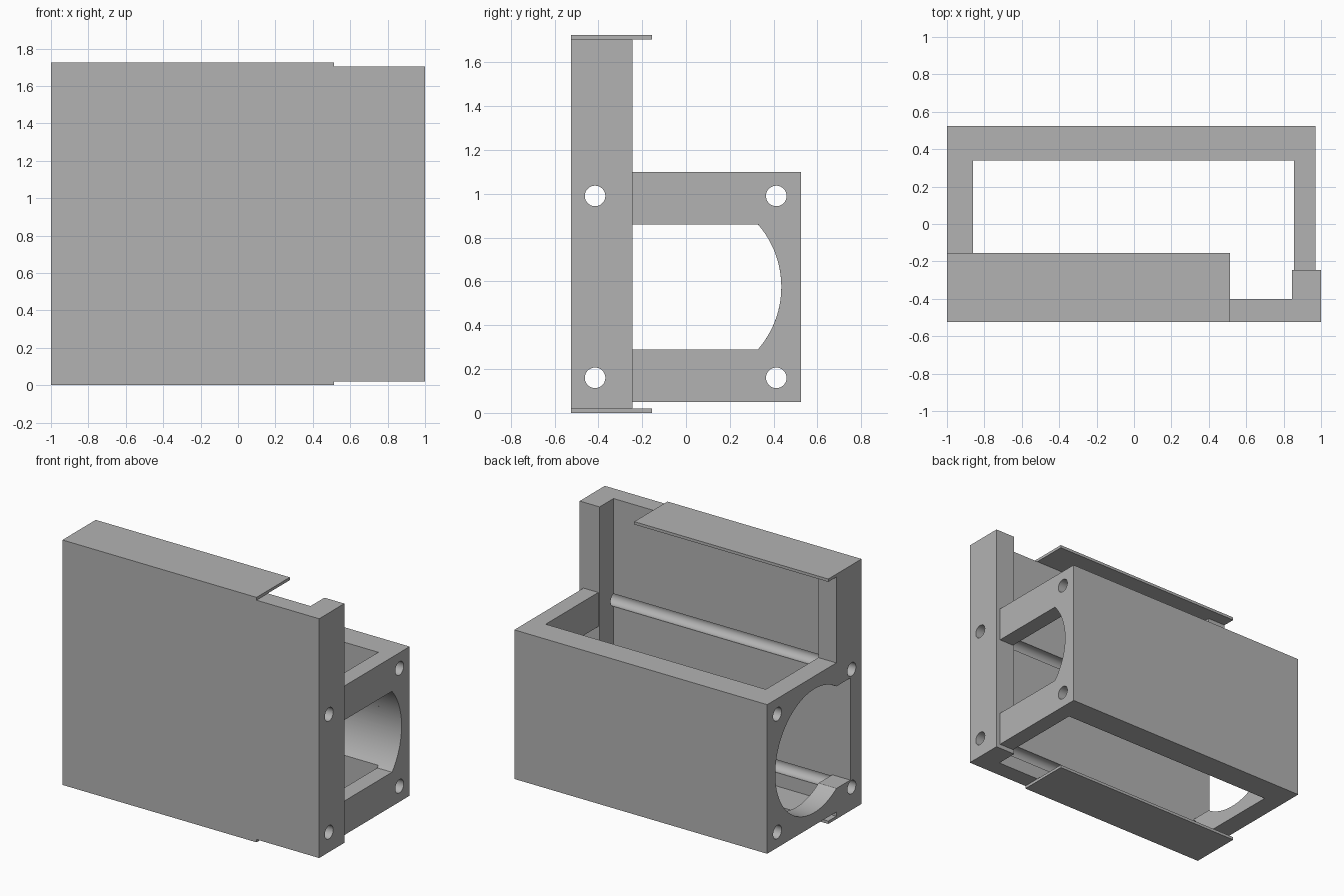
import bpy
import math

cube = bpy.data.objects.get("Cube")
if cube:
    bpy.data.objects.remove(cube, do_unlink=True)

grey = bpy.data.materials.new("plain grey")
grey.use_nodes = True
grey.diffuse_color = (0.45, 0.45, 0.45, 1)
grey.node_tree.nodes["Principled BSDF"].inputs["Base Color"].default_value = (0.45, 0.45, 0.45, 1)


def prism(name, profile, x0, x1):
    """Extrude a counter-clockwise (y, z) profile along x."""
    n = len(profile)
    verts = [(x, y, z) for x in (x0, x1) for y, z in profile]
    faces = [tuple(reversed(range(n))), tuple(range(n, 2 * n))]
    faces += [(i, (i + 1) % n, n + (i + 1) % n, n + i) for i in range(n)]
    mesh = bpy.data.meshes.new(name)
    mesh.from_pydata(verts, [], faces)
    mesh.materials.append(grey)
    obj = bpy.data.objects.new(name, mesh)
    bpy.context.collection.objects.link(obj)
    return obj


def box(name, x, y, z):
    return prism(name, [(y[0], z[0]), (y[1], z[0]), (y[1], z[1]), (y[0], z[1])], *x)


def arc(cy, cz, r, a0, a1, n):
    return [(cy + r * math.cos(a0 + (a1 - a0) * i / n),
             cz + r * math.sin(a0 + (a1 - a0) * i / n)) for i in range(n + 1)]


def combine(target, other, operation):
    """Apply a boolean and discard the second solid."""
    mod = target.modifiers.new(operation.lower(), 'BOOLEAN')
    mod.operation = operation
    mod.solver = 'EXACT'
    mod.object = other
    bpy.context.view_layer.objects.active = target
    bpy.ops.object.modifier_apply(modifier=mod.name)
    bpy.data.objects.remove(other, do_unlink=True)


FRONT, BACK = -0.525, 0.525
POST_BACK, PANEL_BACK = -0.245, -0.40
BORE_Z, BORE_R = 0.575, 0.435

# Housing: rectangular frame open at top, bottom and front
housing = box("bracket_housing", (-1, 0.97), (POST_BACK, BACK), (0.05, 1.10))
combine(housing, box("cavity", (-0.86, 0.855), (-0.5, 0.34), (-0.5, 2)), 'DIFFERENCE')

# Round bore through the right wall and into the back wall
bore = prism("bore", arc(0, BORE_Z, BORE_R, 0, math.tau, 96)[:-1], -1.1, 0.855)
combine(housing, bore, 'DIFFERENCE')

# Flat-sided slot with a rounded end through the left wall
half = 0.285
a = math.asin(half / BORE_R)
slot = arc(0, BORE_Z, BORE_R, -a, a, 24) + [(-0.5, BORE_Z + half), (-0.5, BORE_Z - half)]
combine(housing, prism("slot", slot, 0.8, 1.1), 'DIFFERENCE')

# Right post, with a window continuing the bore
right_post = box("right_post", (-1, -0.86), (FRONT, POST_BACK), (0, 1.725))
h = math.sqrt(BORE_R ** 2 - POST_BACK ** 2)
combine(right_post, box("window", (-1.1, -0.8), (PANEL_BACK, 0),
                        (BORE_Z - h, BORE_Z + h)), 'DIFFERENCE')

# Left post, front panel and the two thin flanges
left_post = box("left_post", (0.845, 1), (FRONT, POST_BACK), (0.02, 1.705))
panel = box("front_panel", (-1, 1), (FRONT, PANEL_BACK), (0.02, 1.705))
flanges = [box("flange", (-1, 0.512), (FRONT, -0.155), z)
           for z in ((0, 0.02), (1.705, 1.725))]
for part in [right_post, left_post, panel] + flanges:
    combine(housing, part, 'UNION')

# Four long screw holes, the front pair leaving grooves in the panel
for y in (-0.415, 0.412):
    for z in (0.16, 0.99):
        hole = prism("screw_hole", arc(y, z, 0.047, 0, math.tau, 32)[:-1], -1.1, 1.1)
        combine(housing, hole, 'DIFFERENCE')

# Smooth curved walls, sharp corners
bpy.ops.object.select_all(action='DESELECT')
housing.select_set(True)
bpy.context.view_layer.objects.active = housing
bpy.ops.object.shade_smooth_by_angle(angle=math.radians(25))
